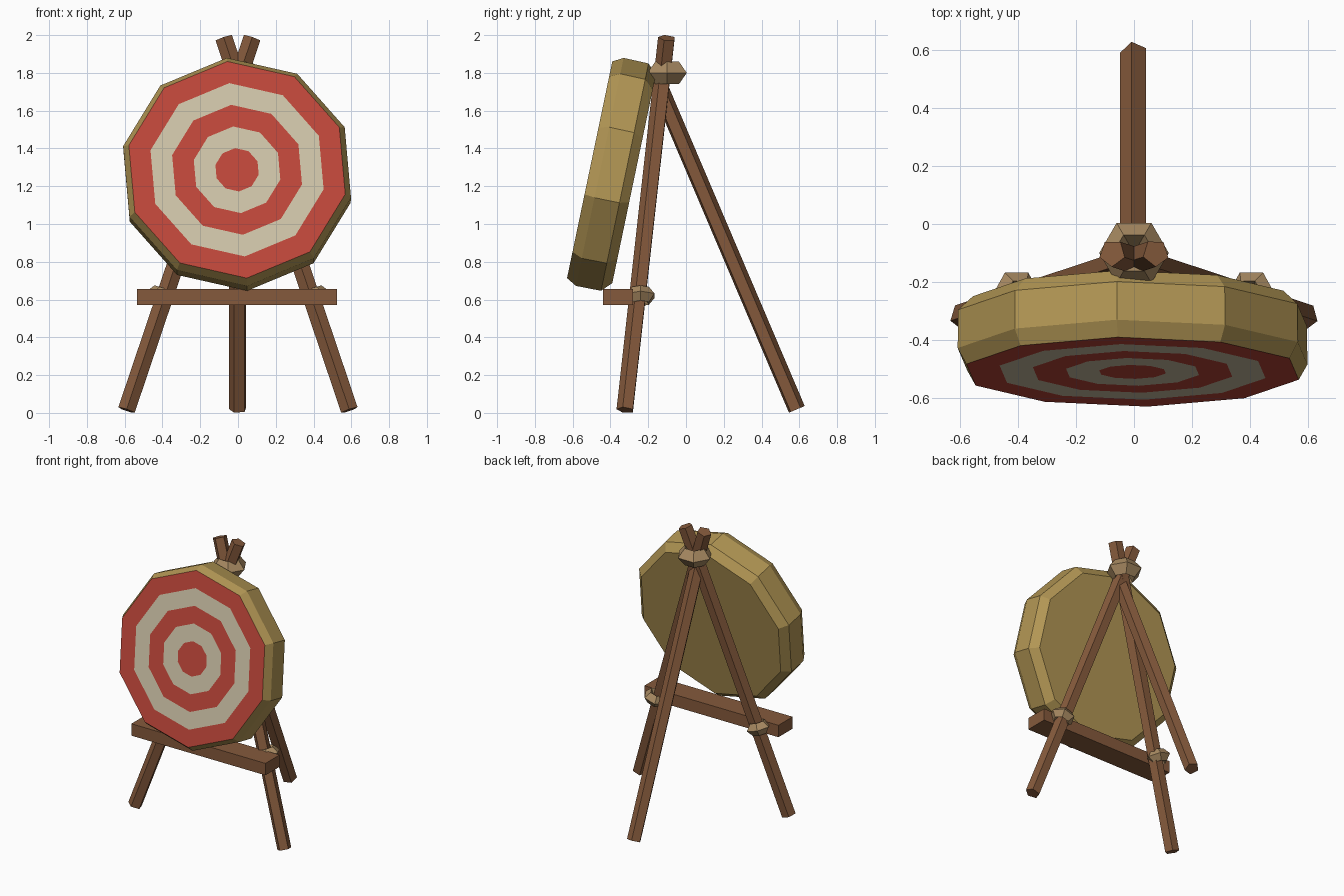
import bpy, bmesh
from math import radians, sin, cos, tau
from mathutils import Vector

if "Cube" in bpy.data.objects:
    bpy.data.objects.remove(bpy.data.objects["Cube"])


def material(name, r, g, b):
    mat = bpy.data.materials.new(name)
    mat.use_nodes = True
    mat.diffuse_color = (r, g, b, 1)
    mat.node_tree.nodes["Principled BSDF"].inputs["Base Color"].default_value = (r, g, b, 1)
    return mat


wood = material("brown wood", 0.235, 0.102, 0.045)
rope = material("tan rope", 0.392, 0.254, 0.122)
straw = material("straw", 0.445, 0.305, 0.089)
red = material("red paint", 0.527, 0.063, 0.042)
cream = material("cream paint", 0.624, 0.552, 0.392)


def make_object(name, bm, *mats):
    bmesh.ops.recalc_face_normals(bm, faces=bm.faces)
    mesh = bpy.data.meshes.new(name)
    bm.to_mesh(mesh)
    bm.free()
    for mat in mats:
        mesh.materials.append(mat)
    obj = bpy.data.objects.new(name, mesh)
    bpy.context.collection.objects.link(obj)
    return obj


def lathe(bm, profile, sides, phase=0.0, closed=False):
    """Turn (radius, height, material) points around z into flat-sided bands."""
    rings = []
    for radius, height, _ in profile:
        angles = [phase + tau * i / sides for i in range(sides)]
        rings.append([bm.verts.new((radius * cos(a), radius * sin(a), height)) for a in angles])
    pairs = list(zip(rings, rings[1:], profile[1:]))
    if closed:
        pairs.append((rings[-1], rings[0], profile[0]))
    for a, b, point in pairs:
        for i in range(sides):
            j = (i + 1) % sides
            bm.faces.new((a[i], a[j], b[j], b[i])).material_index = point[2]
    if not closed:
        for ring, point in ((rings[0], profile[0]), (rings[-1], profile[-1])):
            bm.faces.new(ring).material_index = point[2]


def pole(name, foot, top, phase):
    """Five-sided pole between two points."""
    foot, top = Vector(foot), Vector(top)
    bm = bmesh.new()
    lathe(bm, [(0.048, 0, 0), (0.048, (top - foot).length, 0)], 5, phase)
    obj = make_object(name, bm, wood)
    obj.location = foot
    obj.rotation_euler = (top - foot).to_track_quat('Z', 'Y').to_euler()


def lashing(name, location, size, lean=0.0):
    """Six-sided rope ring with a diamond section."""
    bm = bmesh.new()
    lathe(bm, [(0.12, 0, 0), (0.072, 0.06, 0), (0.025, 0, 0), (0.072, -0.06, 0)], 6, closed=True)
    obj = make_object(name, bm, rope)
    obj.location = location
    obj.scale = (size, size, size)
    obj.rotation_euler = (0, lean, 0)


# Tripod legs; the front pair crosses at the top
for name, side in (("left", 1), ("right", -1)):
    pole(f"front_leg_{name}", (side * 0.59, -0.32, 0.015), (side * -0.075, -0.1, 1.985), 0.3)
    lashing(f"crossbar_lashing_{name}", (side * 0.405, -0.24, 0.62), 0.7, side * -0.3)
pole("back_leg", (0, 0.585, 0.018), (0, -0.14, 1.72), 0.5)
lashing("top_lashing", (0, -0.1, 1.8), 1.0)

# Crossbar that carries the target
bm = bmesh.new()
bmesh.ops.create_cube(bm, size=1)
bmesh.ops.scale(bm, vec=(1.06, 0.16, 0.085), verts=bm.verts)
make_object("crossbar", bm, wood).location = (-0.005, -0.36, 0.6125)

# Ten-sided straw target: painted rings on the face, then bevelled rim and back
step = 0.1176
target = [(step * (k + 1), 0, 1 + k % 2) for k in range(5)]
target += [(0.619, -0.055, 0), (0.617, -0.19, 0), (0.565, -0.24, 0)]
bm = bmesh.new()
lathe(bm, target, 10, radians(95))
bm.normal_update()
disc = make_object("target", bm, straw, red, cream)
disc.location = (-0.005, -0.51, 1.287)
disc.rotation_euler = (radians(78.2), 0, 0)
